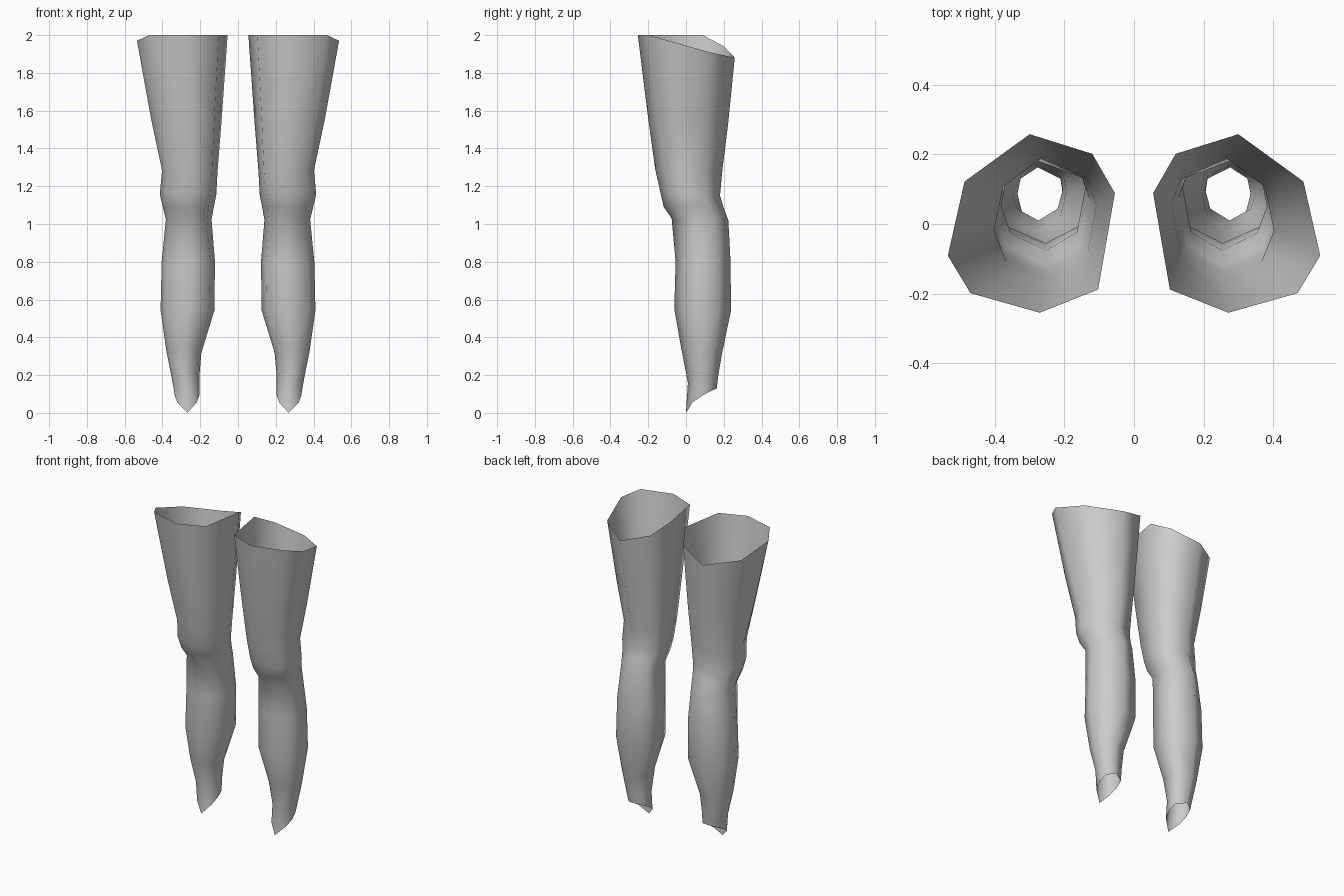
import bpy, bmesh

if "Cube" in bpy.data.objects:
    bpy.data.objects.remove(bpy.data.objects["Cube"])

# Octagonal cross-sections in a unit box: thigh shape and ankle shape
# (from the back, round the outer side, to the front and the inner side)
THIGH = [(.51, 1), (.9, .735), (1, .32), (.865, .11), (.45, 0), (.1, .13), (0, .67), (.135, .89)]
ANKLE = [(.55, 1), (.93, .8), (1, .53), (.9, .22), (.48, 0), (.1, .22), (0, .53), (.05, .8)]

# Rings: z front, z back, inner x, outer x, front y, back y, blend to ankle shape
RINGS = [
    (2.00, 1.88, .055, .535, -.255, .258, 0),
    (1.58, 1.52, .088, .458, -.203, .222, .2),
    (1.29, 1.28, .108, .402, -.163, .192, .4),
    (1.17, 1.15, .115, .414, -.136, .180, .5),
    (1.09, 1.09, .128, .398, -.118, .198, .5),
    (1.03, 1.02, .140, .382, -.076, .224, .5),
    (.80, .80, .122, .404, -.055, .236, .6),
    (.55, .54, .125, .410, -.062, .238, .7),
    (.34, .31, .194, .378, -.025, .190, .8),
    (.16, .20, .205, .351, .010, .171, .9),
    (.00, .13, .205, .335, .000, .163, 1),
]
TOP_Z = [1.88, 1.91, 1.97, 2, 2, 2, 2, 1.94]


def make_leg(name, side):
    bm = bmesh.new()
    loops = []
    for k, (zf, zb, x0, x1, y0, y1, t) in enumerate(RINGS):
        loop = []
        for i, (a, b) in enumerate(zip(THIGH, ANKLE)):
            u = a[0] + (b[0] - a[0]) * t
            v = a[1] + (b[1] - a[1]) * t
            z = TOP_Z[i] if k == 0 else zf + (zb - zf) * v ** .55
            loop.append(bm.verts.new((side * (x0 + (x1 - x0) * u), y0 + (y1 - y0) * v, z)))
        loops.append(loop)
    for r, s in zip(loops, loops[1:]):
        for i in range(8):
            j = (i + 1) % 8
            f = bm.faces.new((r[i], r[j], s[j], s[i]))
            if side < 0:
                f.normal_flip()
            f.smooth = True
    # Open tube: normals must point outwards
    bm.normal_update()
    f = max(bm.faces, key=lambda f: f.calc_center_median().x)
    if f.normal.x < 0:
        bmesh.ops.reverse_faces(bm, faces=bm.faces[:])
    mesh = bpy.data.meshes.new(name)
    bm.to_mesh(mesh)
    bm.free()
    bpy.context.collection.objects.link(bpy.data.objects.new(name, mesh))


# Mirrored pair of stocking-like legs
make_leg("left_leg", 1)
make_leg("right_leg", -1)
